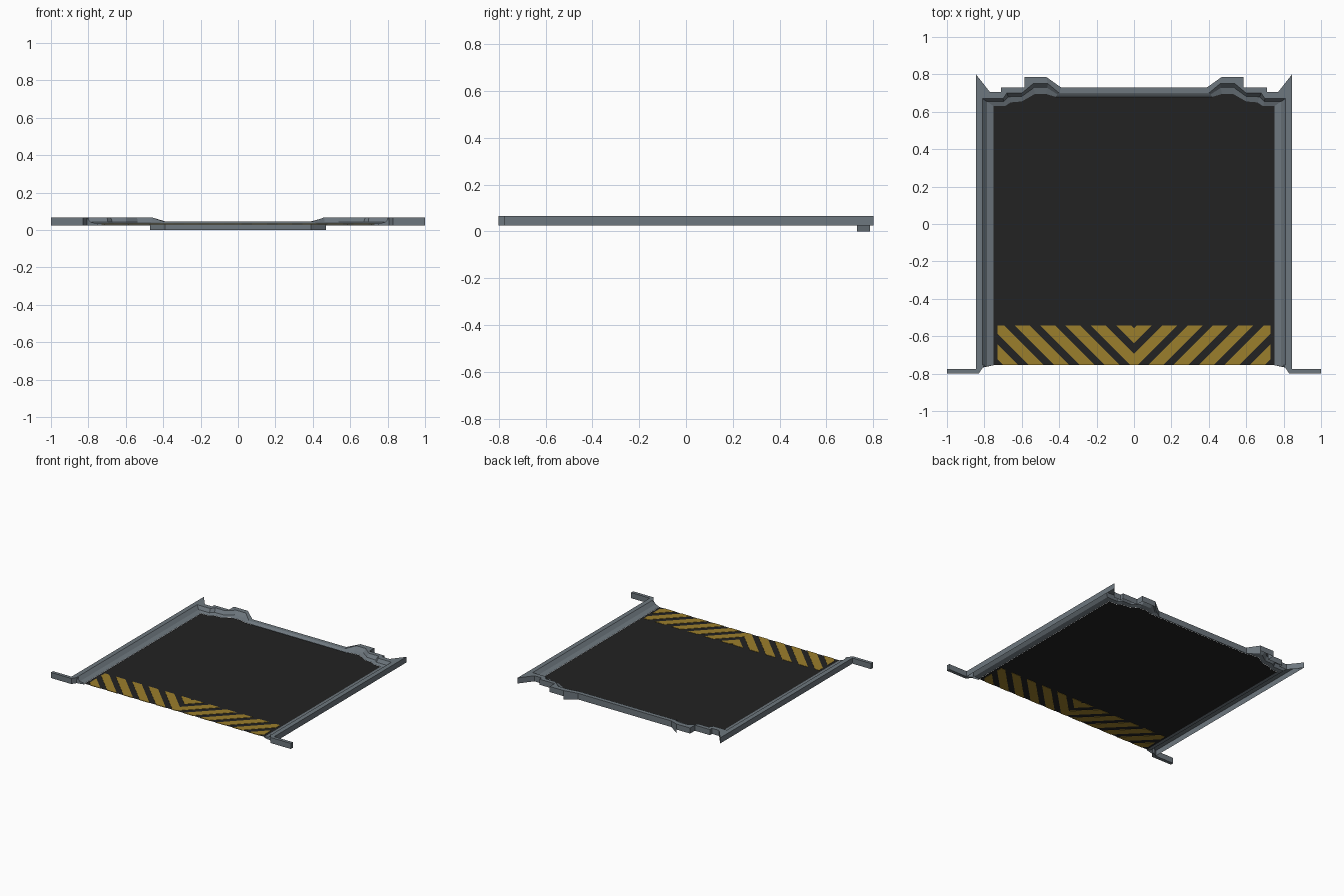
import bpy, bmesh

if "Cube" in bpy.data.objects:
    bpy.data.objects.remove(bpy.data.objects["Cube"])


def material(name, rgb):
    m = bpy.data.materials.new(name)
    m.diffuse_color = (*rgb, 1)
    m.use_nodes = True
    m.node_tree.nodes["Principled BSDF"].inputs["Base Color"].default_value = m.diffuse_color
    return m


GREY = material("blue grey metal", (0.155, 0.185, 0.21))
DARK = material("dark floor", (0.016, 0.016, 0.016))
YELLOW = material("hazard yellow", (0.33, 0.21, 0.025))
BASE, TOP, LOW, FLOOR = 0.025, 0.067, 0.046, 0.032


def make(name, bm, mat, recalc=True):
    bmesh.ops.remove_doubles(bm, verts=bm.verts, dist=0.0001)
    if recalc:
        bmesh.ops.recalc_face_normals(bm, faces=bm.faces)
    me = bpy.data.meshes.new(name)
    bm.to_mesh(me)
    bm.free()
    me.materials.append(mat)
    ob = bpy.data.objects.new(name, me)
    bpy.context.collection.objects.link(ob)
    return ob


def prism(bm, pts, z0, z1):
    lo = [bm.verts.new((x, y, z0)) for x, y in pts]
    hi = [bm.verts.new((x, y, z1)) for x, y in pts]
    bm.faces.new(lo[::-1])
    bm.faces.new(hi)
    n = len(pts)
    for i in range(n):
        j = (i + 1) % n
        bm.faces.new((lo[i], lo[j], hi[j], hi[i]))


def mirrored(path):
    return path + [(-x, y) for x, y in path[-2::-1]]


# frame: plan outlines of the outer edge, the crease and the inner edge
outer = mirrored([(.845, -.775), (.845, .80), (.77, .705), (.71, .705), (.71, .73),
                  (.585, .73), (.585, .787), (.47, .787), (.39, .73), (0, .73)])
crease = mirrored([(.81, -.765), (.81, .67), (.77, .67), (.70, .67), (.68, .70),
                   (.60, .70), (.54, .75), (.46, .75), (.40, .70), (0, .70)])
inner = mirrored([(.75, -.755), (.75, .63), (.745, .63), (.69, .63), (.66, .65),
                  (.60, .655), (.53, .695), (.47, .695), (.42, .68), (0, .68)])
middle = [(a[0] * .6 + b[0] * .4, a[1] * .6 + b[1] * .4) for a, b in zip(crease, inner)]


def top_z(x):
    return LOW if abs(x) < 0.43 else TOP


rows = [[(x, y, BASE) for x, y in outer],
        [(x, y, top_z(x)) for x, y in outer],
        [(x, y, top_z(x)) for x, y in crease],
        [(x, y, 0.042) for x, y in middle],
        [(x, y, FLOOR + 0.001) for x, y in inner]]
bm = bmesh.new()
grid = [[bm.verts.new(p) for p in row] for row in rows]
for a, b in zip(grid, grid[1:]):
    for i in range(len(a) - 1):
        bm.faces.new((a[i], a[i + 1], b[i + 1], b[i]))
# front end caps of the rails
for i in (0, -1):
    x = rows[4][i][0]
    foot = bm.verts.new((x, -.755, BASE))
    bm.faces.new([row[i] for row in grid] + [foot])
make("frame", bm, GREY)

# front mounting lugs
for side, label in ((1, "right"), (-1, "left")):
    bm = bmesh.new()
    pts = [(1, -.8), (1, -.775), (.845, -.775), (.81, -.755), (.80, -.755), (.83, -.8)]
    prism(bm, [(side * x, y) for x, y in pts], BASE, TOP)
    make("lug_" + label, bm, GREY)

# skirt under the back edge
bm = bmesh.new()
line = [(.47, .787), (.39, .73), (-.39, .73), (-.47, .787)]
for (x0, y0), (x1, y1) in zip(line, line[1:]):
    bm.faces.new([bm.verts.new(p) for p in
                  ((x0, y0, 0), (x1, y1, 0), (x1, y1, BASE), (x0, y0, BASE))])
make("back_skirt", bm, GREY, False)

# floor sheet following the inner edge of the frame
bm = bmesh.new()
bm.faces.new([bm.verts.new((x, y, FLOOR)) for x, y in reversed(inner)])
make("floor", bm, DARK, False)

# hazard chevrons: slanted plates clipped to a rectangle
Y0, Y1, HALF = -.755, -.542, .04
bm = bmesh.new()
for k in range(7):
    t = .055 + .136 * k
    d = Y1 - Y0
    for s in (1, -1):
        pts = [(t - HALF - d, Y0), (t + HALF - d, Y0), (t + HALF, Y1), (t - HALF, Y1)]
        part = bmesh.new()
        prism(part, [(s * x, y) for x, y in pts], FLOOR - .002, FLOOR + .002)
        for co, no in (((0, 0, 0), (-s, 0, 0)), ((s * .73, 0, 0), (s, 0, 0))):
            bmesh.ops.bisect_plane(part, geom=part.verts[:] + part.edges[:] + part.faces[:],
                                   plane_co=co, plane_no=no, clear_outer=True)
            bmesh.ops.holes_fill(part, edges=[e for e in part.edges if e.is_boundary])
        tmp = bpy.data.meshes.new("tmp")
        bmesh.ops.recalc_face_normals(part, faces=part.faces)
        part.to_mesh(tmp)
        part.free()
        bm.from_mesh(tmp)
        bpy.data.meshes.remove(tmp)
make("hazard_stripes", bm, YELLOW)
